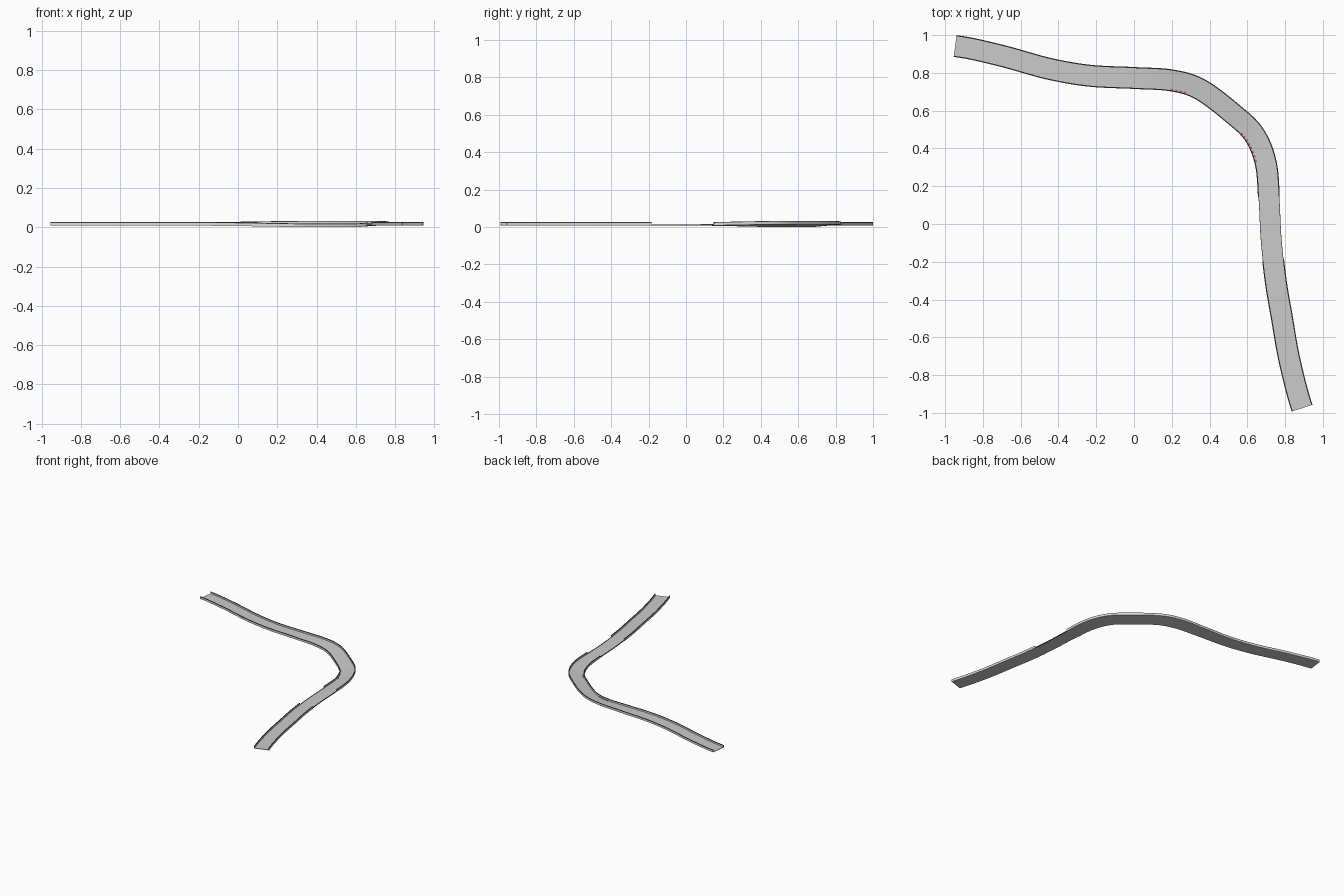
import bpy, bmesh
from mathutils import Vector

if "Cube" in bpy.data.objects:
    bpy.data.objects.remove(bpy.data.objects["Cube"])

# Centre line of the road (first and last points only steer the end tangents)
PATH = [(-1.18, .95), (-.947, .942), (-.71, .893), (-.455, .823), (-.235, .785),
        (0, .773), (.2, .76), (.35, .713), (.52, .587), (.635, .475), (.697, .325),
        (.715, .13), (.726, -.08), (.75, -.3), (.782, -.49), (.823, -.72),
        (.89, -.975), (.99, -1.22)]
STEPS = 12
HALF = .058        # half width including barriers
WALL = .006        # barrier thickness
BASE = .008        # underside height


def catmull(p0, p1, p2, p3, t):
    return .5 * (2 * p1 + (p2 - p0) * t + (2 * p0 - 5 * p1 + 4 * p2 - p3) * t * t
                 + (3 * p1 - p0 - 3 * p2 + p3) * t ** 3)


def smooth(a, b, x):
    t = max(0, min(1, (x - a) / (b - a)))
    return t * t * (3 - 2 * t)


# Stations: centre, left normal, banking
P = [Vector(p) for p in PATH]
centres = [catmull(*P[i:i + 4], k / STEPS) for i in range(len(P) - 3) for k in range(STEPS)]
centres.append(P[-2])
stations = []
for i, c in enumerate(centres):
    d = (centres[min(i + 1, len(centres) - 1)] - centres[max(i - 1, 0)]).normalized()
    s = i / STEPS
    bank = .007 * smooth(3, 6, s) * (1 - smooth(8, 10.5, s))
    stations.append((c, Vector((-d.y, d.x)), bank))


def material(name, rgb):
    m = bpy.data.materials.new(name)
    m.diffuse_color = (*rgb, 1)
    m.use_nodes = True
    m.node_tree.nodes["Principled BSDF"].inputs["Base Color"].default_value = m.diffuse_color
    return m


def sweep(name, runs, u0, u1, z0, z1, mat=None):
    """Sweep a rectangle (offset u0..u1, height z0..z1) along runs of stations."""
    bm = bmesh.new()
    for first, last in runs:
        rings = []
        for c, n, bank in stations[first:last + 1]:
            ring = []
            for u, z in ((u0, z0), (u1, z0), (u1, z1), (u0, z1)):
                p = c + n * u
                ring.append(bm.verts.new((p.x, p.y, z + bank * u / HALF)))
            rings.append(ring)
        for a, b in zip(rings, rings[1:]):
            for k in range(4):
                bm.faces.new((a[k], a[(k + 1) % 4], b[(k + 1) % 4], b[k]))
        bm.faces.new(rings[0])
        bm.faces.new(rings[-1])
    bmesh.ops.recalc_face_normals(bm, faces=bm.faces)
    me = bpy.data.meshes.new(name)
    bm.to_mesh(me)
    bm.free()
    ob = bpy.data.objects.new(name, me)
    bpy.context.collection.objects.link(ob)
    if mat:
        me.materials.append(mat)
    return ob


dark = material("dark_rail", (.12, .12, .12))
pale = material("pale_barrier", (.75, .72, .67))
red = material("kerb_red", (.7, .08, .06))
white = material("kerb_white", (.85, .85, .85))
end = len(stations) - 1

# Road deck
sweep("road", [(0, end)], -HALF + WALL, HALF - WALL, BASE, BASE + .004)

# Barriers, with an opening on the second straight
gap = [i for i, (c, n, b) in enumerate(stations) if c.x > .6 and -.2 < c.y < .16]
runs = [(0, gap[0]), (gap[-1], end)]
for side, a, b in (("inner", -HALF, -HALF + WALL), ("outer", HALF - WALL, HALF)):
    sweep(side + "_barrier", runs, a, b, BASE, BASE + .014, pale)
    sweep(side + "_rail", runs, a, b, BASE + .014, BASE + .018, dark)
    # Low edging through the opening
    i, o = (a + WALL * .5, b) if side == "inner" else (a, b - WALL * .5)
    sweep(side + "_edging", [(gap[0], gap[-1])], i, o, BASE, BASE + .007, dark)

# Striped kerbs on the inside of the bend
kerb = []
for i, (c, n, b) in enumerate(stations):
    e = c - n * HALF
    if .19 < e.x < .29 or (.56 < e.x < .65 and .32 < e.y < .5):
        kerb.append(i)
pairs = [(i, i + 1) for i in kerb if i + 1 in kerb]
for name, k, mat in (("red_kerb", 0, red), ("white_kerb", 1, white)):
    sweep(name, [p for p in pairs if p[0] % 2 == k],
          -HALF + WALL, -HALF + WALL + .008, BASE + .004, BASE + .006, mat)
